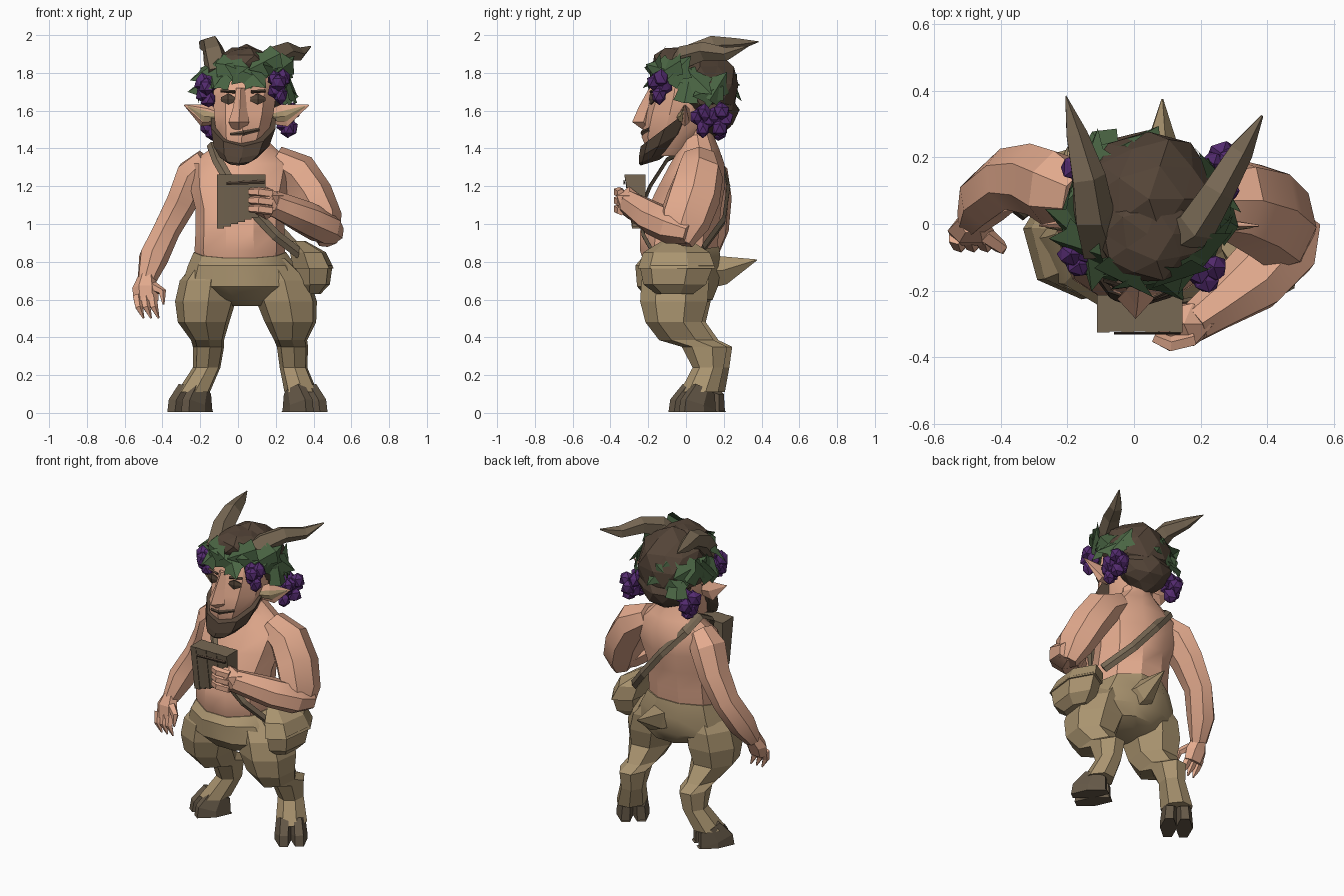
import bpy, bmesh, math, random
from mathutils import Vector, Matrix

if "Cube" in bpy.data.objects:
    bpy.data.objects.remove(bpy.data.objects["Cube"], do_unlink=True)
random.seed(4)


def material(name, rgb):
    m = bpy.data.materials.new(name)
    m.use_nodes = True
    m.diffuse_color = (*rgb, 1)
    m.node_tree.nodes["Principled BSDF"].inputs["Base Color"].default_value = (*rgb, 1)
    return m


SKIN = material("skin", (0.77, 0.405, 0.27))
FUR = material("tan_fur", (0.40, 0.295, 0.16))
HAIR = material("dark_brown_hair", (0.088, 0.058, 0.039))
HOOF = material("hoof_brown", (0.13, 0.098, 0.064))
HORN = material("horn_brown", (0.185, 0.138, 0.088))
LEAF = material("leaf_green", (0.068, 0.13, 0.057))
GRAPE = material("grape_purple", (0.088, 0.024, 0.16))


def finish(bm, name, mat, smooth=False):
    bmesh.ops.remove_doubles(bm, verts=bm.verts, dist=0.0005)
    bmesh.ops.recalc_face_normals(bm, faces=bm.faces)
    me = bpy.data.meshes.new(name)
    bm.to_mesh(me)
    bm.free()
    ob = bpy.data.objects.new(name, me)
    bpy.context.collection.objects.link(ob)
    me.materials.append(mat)
    if smooth:
        bpy.ops.object.select_all(action='DESELECT')
        ob.select_set(True)
        bpy.context.view_layer.objects.active = ob
        bpy.ops.object.shade_smooth_by_angle(angle=math.radians(32))
    return ob


def skin_rings(bm, rings):
    """Join rings of points into a capped tube."""
    vs = [[bm.verts.new(p) for p in r] for r in rings]
    n = len(vs[0])
    for a, b in zip(vs, vs[1:]):
        for i in range(n):
            bm.faces.new((a[i], a[(i + 1) % n], b[(i + 1) % n], b[i]))
    bm.faces.new(vs[0][::-1])
    bm.faces.new(vs[-1])


def stack(name, rings, mat, n=8, phase=0.0, smooth=False):
    """Level rings: x, y, z, x radius, y radius, optional slope towards the back."""
    out = []
    for x, y, z, rx, ry, *s in rings:
        k = s[0] if s else 0
        ring = []
        for i in range(n):
            a = phase + 2 * math.pi * i / n
            dy = ry * math.sin(a)
            ring.append((x + rx * math.cos(a), y + dy, z + k * dy))
        out.append(ring)
    bm = bmesh.new()
    skin_rings(bm, out)
    return finish(bm, name, mat, smooth)


def tube(name, pts, mat, n=7, ref=(0, 1, 0), axis=None, smooth=False):
    """Rings across a path: x, y, z, and two radii; axis makes the strip face outwards."""
    ps = [Vector(p[:3]) for p in pts]
    out = []
    for j, p in enumerate(ps):
        t = (ps[min(j + 1, len(ps) - 1)] - ps[max(j - 1, 0)]).normalized()
        r = p - Vector(axis) if axis else Vector(ref)
        u = t.cross(r).normalized()
        v = u.cross(t)
        out.append([p + u * pts[j][3] * math.cos(2 * math.pi * i / n)
                    + v * pts[j][4] * math.sin(2 * math.pi * i / n) for i in range(n)])
    bm = bmesh.new()
    skin_rings(bm, out)
    return finish(bm, name, mat, smooth)


def lumps(name, blobs, mat, sub=1, jitter=0.0):
    """Rough balls: x, y, z and three radii."""
    bm = bmesh.new()
    for x, y, z, a, b, c in blobs:
        new = bmesh.ops.create_icosphere(bm, subdivisions=sub, radius=1)["verts"]
        for v in new:
            k = 1 + random.uniform(-jitter, jitter)
            v.co = Vector((x + v.co.x * a * k, y + v.co.y * b * k, z + v.co.z * c * k))
    return finish(bm, name, mat)


# Torso and furry hips
stack("torso", [(.01, -.03, .76, .22, .19), (.01, -.04, .86, .24, .215), (.01, -.035, .96, .235, .22),
                (.01, -.01, 1.08, .235, .205), (.01, .03, 1.2, .265, .185), (.02, .06, 1.32, .28, .15),
                (.03, .07, 1.40, .17, .11), (.03, .06, 1.47, .1, .09), (.03, .04, 1.56, .09, .09)],
      SKIN, 10, smooth=True)
stack("hips", [(.01, -.03, .85, .245, .215, .15), (.02, -.04, .78, .285, .24), (.035, -.045, .67, .335, .225),
               (.05, -.03, .6, .2, .18), (.05, -.02, .565, .08, .1)], FUR, 10, smooth=True)
tube("tail", [(.07, .1, .75, .1, .1), (.08, .2, .755, .065, .08), (.085, .375, .81, .003, .003)],
     FUR, 5, ref=(0, 0, 1))

# Goat legs with split hooves turned outwards
leg = [(.12, -.04, .82, .09, .14), (.155, -.045, .70, .155, .185), (.17, -.05, .59, .165, .185),
       (.18, -.05, .48, .14, .155), (.16, .02, .385, .09, .15), (.155, .115, .35, .085, .125),
       (.165, .135, .24, .075, .085), (.235, .09, .11, .09, .105)]
shift = [.05, .08, .09, .1, .12, .135, .13, .1]
for side, s, grow, dy in (("right", -1, 0, .02), ("left", 1, 1, -.02)):
    stack(side + "_leg", [(s * x + grow * d, y + dy * (1 - z), z, rx, ry)
                          for (x, y, z, rx, ry), d in zip(leg, shift)], FUR, 7, phase=.3)
    toward = Vector((s * .6, -.8, 0))
    across = Vector((.8, s * .6, 0))
    heel = Vector((s * .245 + grow * .1, .07 + dy * 1.2, 0))
    for toe, o in (("inner", -s), ("outer", s)):
        top = heel + across * o * .04 - toward * .025
        low = heel + across * o * .046 + toward * .012
        tube(f"{side}_{toe}_toe", [(top.x, top.y, .125, .045, .075), (low.x, low.y, .04, .05, .118),
                                   (low.x, low.y, .005, .05, .125)], HOOF, 6, ref=toward)

# Hanging right arm and hand
tube("right_arm", [(-.16, .08, 1.33, .08, .08), (-.235, .105, 1.26, .1, .12), (-.30, .135, 1.12, .085, .11),
                   (-.38, .135, .97, .075, .095), (-.45, .075, .82, .08, .088), (-.485, .01, .7, .05, .05)],
     SKIN, smooth=True)
tube("right_palm", [(-.485, .01, .72, .045, .045), (-.49, -.02, .66, .07, .045),
                    (-.485, -.04, .59, .065, .03)], SKIN, 6)
for i in range(3):
    x = -.535 + i * .04
    tube(f"right_finger_{i + 1}", [(x, -.04, .62, .026, .024), (x + .01, -.065, .56, .022, .022),
                                   (x + .035, -.06, .5, .005, .005)], SKIN, 5)
tube("right_thumb", [(-.45, -.03, .67, .028, .028), (-.40, -.07, .64, .022, .022),
                     (-.395, -.085, .575, .006, .006)], SKIN, 5)

# Bent left arm and closed hand
tube("left_upper_arm", [(.19, .07, 1.34, .08, .1), (.31, .07, 1.27, .115, .13), (.39, .04, 1.15, .115, .145),
                        (.45, -.01, 1.02, .105, .14), (.48, -.05, .91, .06, .09)], SKIN, smooth=True)
tube("left_forearm", [(.50, .02, .95, .07, .06), (.455, -.07, .98, .11, .09), (.36, -.17, 1.03, .105, .09),
                      (.25, -.25, 1.08, .075, .078), (.18, -.3, 1.11, .06, .07)],
     SKIN, ref=(0, 0, 1), smooth=True)
lumps("left_hand", [(.15, -.30, 1.11, .1, .075, .09)], SKIN, 1, .06)
for i in range(3):
    z = 1.07 + i * .045
    tube(f"left_finger_{i + 1}", [(.18, -.345, z, .024, .026), (.11, -.362, z + .01, .025, .027),
                                  (.06, -.34, z + .01, .018, .02)], SKIN, 5, ref=(0, 0, 1))

# Reed pipes, square and packed side by side
for i in range(7):
    x = -.092 + i * .0365
    d = .004 * (i % 2)
    stack(f"reed_pipe_{i + 1}", [(x, -.25, .975 + i * .012, .026, .05 - d), (x, -.27, 1.262, .027, .08 - d)],
          HORN, 4, phase=math.pi / 4)
tube("pipe_binding", [(-.06, -.328, 1.215, .004, .008), (.14, -.328, 1.225, .004, .012)], HAIR, 4,
     ref=(0, 0, 1))

# Satchel and shoulder strap
stack("satchel", [(.39, -.06, .63, .05, .1), (.40, -.06, .68, .09, .17), (.40, -.05, .78, .105, .2),
                  (.37, -.05, .84, .09, .17), (.32, -.05, .9, .05, .09)], FUR, 6, phase=.3)
stack("satchel_flap", [(.40, -.05, .765, .112, .21), (.37, -.05, .85, .1, .18), (.31, -.05, .91, .05, .08)],
      FUR, 6, phase=.3)
tube("shoulder_strap", [(p[0], p[1], p[2], .028, .01) for p in (
    (.33, -.17, .84), (.2, -.225, .94), (.08, -.245, 1.07), (-.03, -.19, 1.2), (-.11, -.1, 1.34),
    (-.14, .06, 1.425), (-.12, .18, 1.36), (.02, .225, 1.2), (.17, .2, 1.02), (.31, .09, .87))],
    HORN, 4, axis=(.02, 0, 1.1))

# Head and nose
stack("head", [(.01, -.09, 1.36, .08, .1), (.02, -.07, 1.46, .14, .165), (.03, -.03, 1.58, .165, .185),
               (.035, -.01, 1.68, .175, .175), (.035, 0, 1.78, .17, .165), (.04, .03, 1.88, .12, .12)],
      SKIN, 10, phase=math.pi / 10, smooth=True)
stack("nose", [(.005, -.2, 1.5, .035, .03), (.005, -.225, 1.54, .055, .06), (.01, -.2, 1.62, .035, .05),
               (.015, -.17, 1.72, .025, .025)], SKIN, 4)
# Ears with tan insides, eyes and brows
for side, s, tip in (("right", -1, -.285), ("left", 1, .375)):
    x = .035 + s * .15
    tube(side + "_ear", [(x, -.01, 1.57, .035, .045), (x + s * .06, 0, 1.575, .022, .065),
                         (tip, -.005, 1.63, .003, .003)], SKIN, 5, ref=(0, 0, 1))
    tube(side + "_inner_ear", [(x, -.04, 1.565, .01, .02), (x + s * .06, -.022, 1.57, .008, .03),
                               (tip - s * .02, -.01, 1.623, .002, .003)], FUR, 4, ref=(0, 0, 1))
    ex = .027 + s * .078
    tube(side + "_eye", [(ex - .038, -.176 - s * .008, 1.66, .006, .012), (ex, -.186, 1.662, .01, .034),
                         (ex + .038, -.176 + s * .008, 1.66, .006, .012)], HAIR, 6, ref=(0, 0, 1))
    tube(side + "_brow", [(ex - s * .035, -.187, 1.70, .008, .009), (ex + s * .04, -.165, 1.705, .01, .008)],
         HAIR, 4, ref=(0, 0, 1))

# Beard rising to the ears, mouth and hair
stack("beard", [(0, -.19, 1.325, .055, .05, .3), (.005, -.15, 1.365, .105, .1, .45),
                (.018, -.1, 1.44, .155, .15, .6), (.028, -.055, 1.55, .18, .185, .75)], HAIR, 10,
      phase=math.pi / 10)
tube("mouth", [(-.04, -.213, 1.475, .008, .008), (.03, -.233, 1.482, .008, .014),
               (.11, -.195, 1.50, .008, .011)], HAIR, 5, ref=(0, 0, 1))
lumps("hair", [(.045, .075, 1.74, .21, .205, .2), (.04, .14, 1.6, .17, .13, .13),
               (.04, -.03, 1.85, .16, .15, .09)], HAIR, 2, .1)

# Curved horns
tube("right_horn", [(-.1, -.06, 1.79, .075, .07), (-.125, .03, 1.895, .066, .065), (-.14, .14, 1.945, .055, .055),
                    (-.175, .27, 1.95, .035, .035), (-.205, .385, 1.965, .002, .002)], HORN, 5, ref=(0, 0, 1))
tube("left_horn", [(.1, -.06, 1.79, .075, .07), (.19, .0, 1.885, .064, .066), (.25, .1, 1.915, .053, .052),
                   (.32, .22, 1.9, .04, .037), (.385, .325, 1.94, .004, .004)], HORN, 5, ref=(0, 0, 1))

# Wreath of large folded leaves, tilted and open at the back left
outline = ((0, -.1), (.07, -.08), (.055, -.02), (.085, .03), (.045, .045), (0, .11))
bm = bmesh.new()
for i in range(22):
    a = math.radians(95 + i * 300 / 21)
    outward = Vector((math.cos(a), math.sin(a), .4)).normalized()
    side = Vector((0, 0, 1)).cross(outward).normalized()
    frame = Matrix((side, outward.cross(side), outward)).transposed()
    spin = Matrix.Rotation(random.uniform(-2.6, 2.6), 3, 'Z') @ Matrix.Rotation(random.uniform(-.35, .35), 3, 'X')
    x, y = .04 + .245 * math.cos(a), .04 + .225 * math.sin(a)
    at = Vector((x, y, 1.765 - .32 * (y - .04) + random.uniform(-.05, .05)))
    for s in (-1, 1):
        bm.faces.new([bm.verts.new(at + frame @ (spin @ Vector((s * px, py, -abs(px) * .4))) * .95)
                      for px, py in outline])
finish(bm, "wreath_leaves", LEAF)

# Grape bunches hanging from the wreath
bunches = ((.215, -.14, 1.73, 1), (-.165, -.09, 1.71, 1), (.265, .18, 1.555, 1), (.255, .09, 1.55, .95),
           (-.145, .17, 1.54, 1.1))
for i, (x, y, z, k) in enumerate(bunches):
    lumps(f"grape_bunch_{i + 1}",
          [(x + dx * k, y + dy * k, z + dz * k, .042 * k, .042 * k, .048 * k) for dx, dy, dz in
           ((-.025, 0, .04), (.025, .01, .04), (0, -.03, .02), (.0, .03, .0), (-.015, 0, -.02), (.01, 0, -.05))],
          GRAPE, 1, .15)
